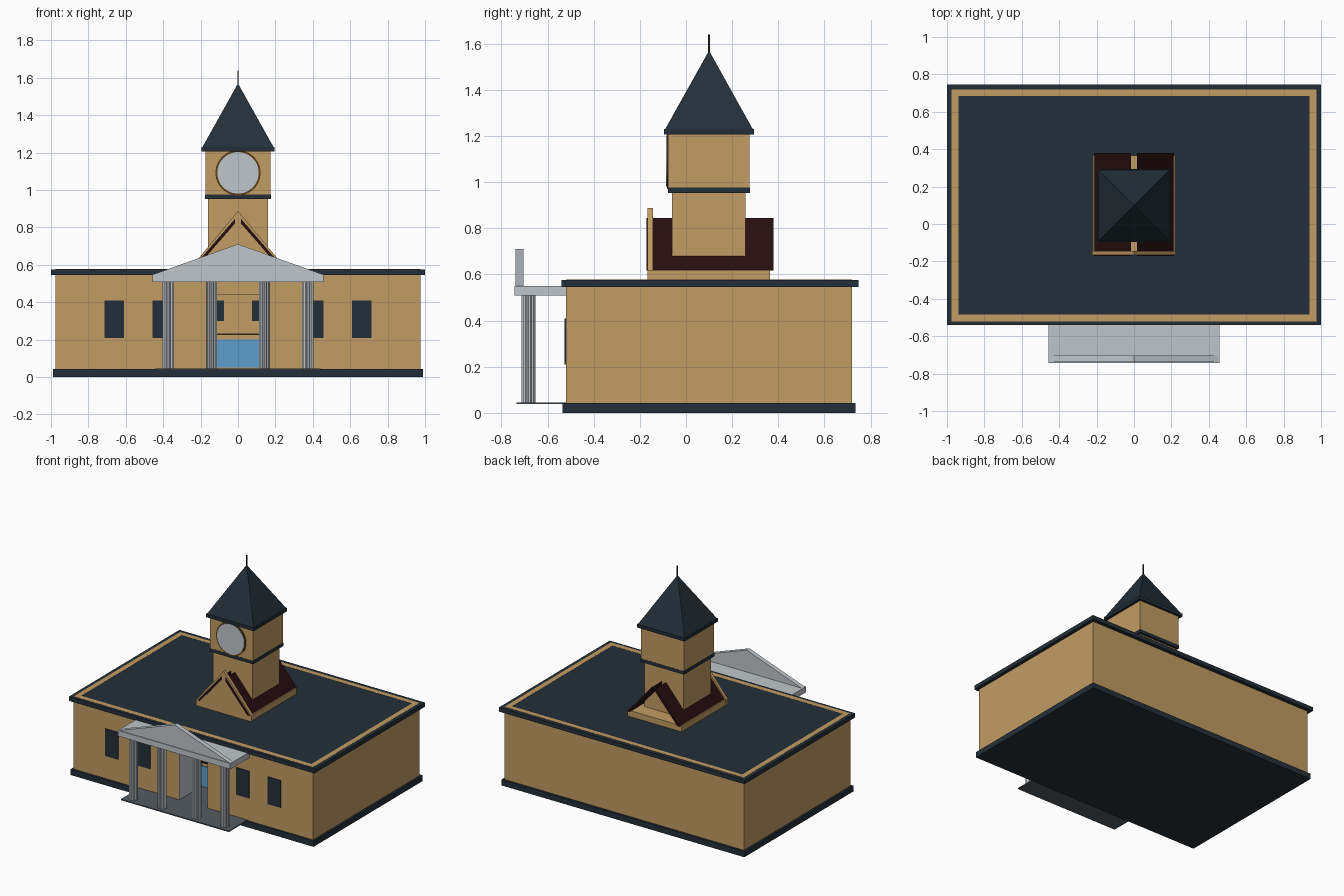
import bpy, bmesh, math
from mathutils import Vector

if "Cube" in bpy.data.objects:
    bpy.data.objects.remove(bpy.data.objects["Cube"])


def srgb(r, g, b):
    f = lambda c: (c / 255 / 12.92) if c <= 10 else ((c / 255 + 0.055) / 1.055) ** 2.4
    return (f(r), f(g), f(b), 1.0)


def material(name, *rgb):
    m = bpy.data.materials.new(name)
    m.diffuse_color = srgb(*rgb)
    m.use_nodes = True
    m.node_tree.nodes["Principled BSDF"].inputs["Base Color"].default_value = m.diffuse_color
    return m


TAN = material("sandstone", 194, 156, 99)
SLATE = material("dark_slate", 36, 47, 56)
WHITE = material("pale_stone", 192, 198, 203)
RED = material("dark_red_tile", 38, 13, 15)
BLUE = material("door_blue", 94, 158, 206)
FLOOR = material("porch_grey", 84, 91, 97)
BROWN = material("bronze_brown", 92, 62, 22)
IRON = material("dark_iron", 48, 36, 26)


def finish(name, bm, mat):
    bmesh.ops.recalc_face_normals(bm, faces=bm.faces)
    me = bpy.data.meshes.new(name)
    bm.to_mesh(me)
    bm.free()
    me.materials.append(mat)
    ob = bpy.data.objects.new(name, me)
    bpy.context.collection.objects.link(ob)
    return ob


def box(name, mat, x0, x1, y0, y1, z0, z1):
    bm = bmesh.new()
    bmesh.ops.create_cube(bm, size=1)
    for v in bm.verts:
        v.co = ((x0 + x1) / 2 + v.co.x * (x1 - x0),
                (y0 + y1) / 2 + v.co.y * (y1 - y0),
                (z0 + z1) / 2 + v.co.z * (z1 - z0))
    return finish(name, bm, mat)


def prism(name, mat, pts, offset):
    """Extrude a planar 3D outline along an offset vector."""
    bm = bmesh.new()
    face = bm.faces.new([bm.verts.new(p) for p in pts])
    ext = bmesh.ops.extrude_face_region(bm, geom=[face])
    bmesh.ops.translate(bm, vec=Vector(offset),
                        verts=[g for g in ext["geom"] if isinstance(g, bmesh.types.BMVert)])
    return finish(name, bm, mat)


def circle_xz(r, y, z, n=48):
    return [(r * math.cos(2 * math.pi * i / n), y, z + r * math.sin(2 * math.pi * i / n))
            for i in range(n)]


# Plinth and main hall, with a recessed entrance in the front wall
box("plinth", SLATE, -0.99, 0.99, -0.535, 0.735, 0, 0.042)
DOOR_Y = -0.26
box("hall_rear", TAN, -0.975, 0.975, DOOR_Y, 0.72, 0.042, 0.545)
box("entrance_lintel", TAN, -0.115, 0.115, -0.52, DOOR_Y, 0.44, 0.545)
for s, side in ((-1, "left"), (1, "right")):
    xs = sorted((s * 0.118, s * 0.975))
    box("front_wall_" + side, TAN, *xs, -0.52, DOOR_Y, 0.042, 0.545)
    xs = sorted((s * 0.113, s * 0.118))
    box("entrance_reveal_" + side, WHITE, *xs, -0.518, DOOR_Y, 0.042, 0.44)
    # Windows
    for i, x in enumerate((0.403, 0.662)):
        box(f"window_{side}_{i}", SLATE, s * x - 0.053, s * x + 0.053,
            -0.526, -0.519, 0.21, 0.41)
    xs = sorted((s * 0.076, s * 0.113))
    box("entrance_window_" + side, SLATE, *xs, DOOR_Y - 0.006, DOOR_Y, 0.3, 0.41)
box("entrance_door", BLUE, -0.113, 0.113, DOOR_Y - 0.006, DOOR_Y, 0.05, 0.2)
box("door_trim", IRON, -0.113, 0.113, DOOR_Y - 0.008, DOOR_Y, 0.224, 0.234)

# Flat roof with an inset border
box("roof", SLATE, -1, 1, -0.54, 0.747, 0.545, 0.576)
for s, side in ((-1, "left"), (1, "right")):
    xs = sorted((s * 0.938, s * 0.975))
    box("roof_border_" + side, TAN, *xs, -0.52, 0.72, 0.5755, 0.577)
box("roof_border_front", TAN, -0.938, 0.938, -0.52, -0.483, 0.5755, 0.577)
box("roof_border_back", TAN, -0.938, 0.938, 0.685, 0.72, 0.5755, 0.577)

# Porch floor, entablature and pediment
box("porch_floor", FLOOR, -0.44, 0.44, -0.735, DOOR_Y, 0.038, 0.046)
box("entablature", WHITE, -0.457, 0.457, -0.743, -0.52, 0.508, 0.55)
prism("pediment", WHITE, [(-0.45, -0.738, 0.55), (0.45, -0.738, 0.55), (0, -0.738, 0.711)],
      (0, 0.034, 0))

# Fluted columns
for i, x in enumerate((-0.373, -0.142, 0.142, 0.373)):
    outline = []
    for k in range(24):
        a = 2 * math.pi * k / 24
        r = 0.031 if k % 2 else 0.026
        outline.append((x + r * math.cos(a), -0.682 + r * math.sin(a), 0.045))
    prism(f"column_{i}", WHITE, outline, (0, 0, 0.465))

# Gabled base around the tower
box("gable_base", TAN, -0.22, 0.22, -0.163, 0.365, 0.57, 0.62)
prism("gable_front", TAN, [(-0.225, -0.167, 0.576), (0.225, -0.167, 0.576),
                           (0.225, -0.167, 0.618), (0, -0.167, 0.888),
                           (-0.225, -0.167, 0.618)], (0, 0.023, 0))
for s, side in ((-1, "left"), (1, "right")):
    prism("gable_roof_" + side, RED,
          [(s * 0.214, -0.171, 0.617), (s * 0.017, -0.171, 0.845),
           (s * 0.017, -0.171, 0.82), (s * 0.194, -0.171, 0.617)], (0, 0.55, 0))

# Clock tower
box("tower_lower", TAN, -0.16, 0.16, -0.06, 0.257, 0.576, 0.955)
box("tower_band", SLATE, -0.177, 0.177, -0.078, 0.277, 0.952, 0.977)
box("tower_upper", TAN, -0.175, 0.175, -0.077, 0.276, 0.977, 1.21)
box("tower_eave", SLATE, -0.195, 0.195, -0.095, 0.294, 1.207, 1.23)
prism("clock_rim", BROWN, circle_xz(0.121, -0.083, 1.092), (0, 0.008, 0))
prism("clock_face", WHITE, circle_xz(0.111, -0.086, 1.092), (0, 0.008, 0))

# Spire roof and finial
bm = bmesh.new()
base = [bm.verts.new((x, y, 1.23)) for x, y in
        ((-0.19, -0.09), (0.19, -0.09), (0.19, 0.289), (-0.19, 0.289))]
apex = bm.verts.new((0, 0.1, 1.57))
bm.faces.new(base)
for i in range(4):
    bm.faces.new((base[i], base[(i + 1) % 4], apex))
finish("spire_roof", bm, SLATE)
box("finial", IRON, -0.004, 0.004, 0.096, 0.104, 1.55, 1.64)
